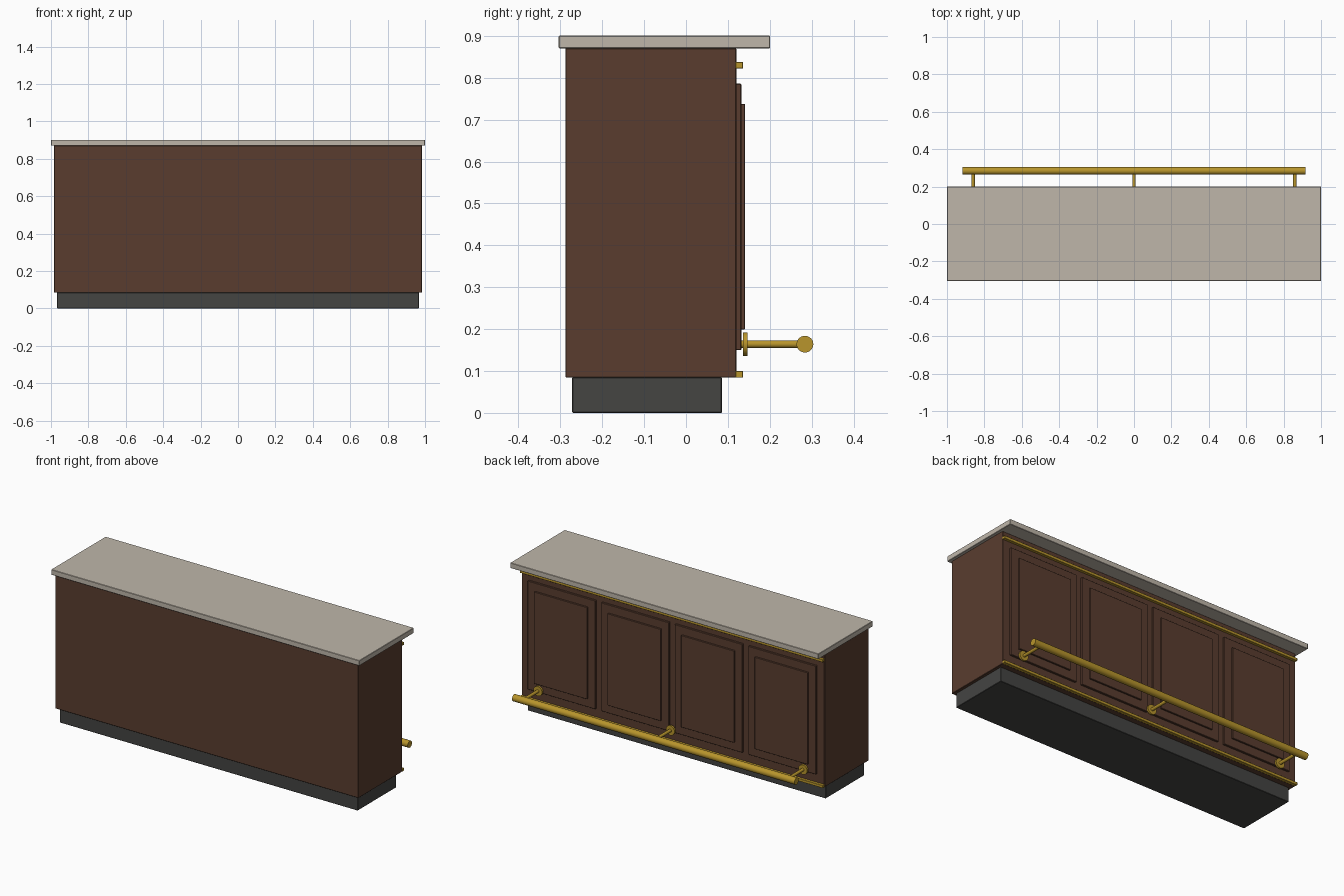
import bpy
import math

if "Cube" in bpy.data.objects:
    bpy.data.objects.remove(bpy.data.objects["Cube"])


def material(name, rgb):
    m = bpy.data.materials.new(name)
    m.diffuse_color = (*rgb, 1)
    m.use_nodes = True
    m.node_tree.nodes["Principled BSDF"].inputs["Base Color"].default_value = m.diffuse_color
    return m


wood = material("dark_wood", (0.10, 0.046, 0.028))
stone = material("pale_stone", (0.52, 0.47, 0.40))
brass = material("brass", (0.48, 0.30, 0.025))
base = material("charcoal", (0.058, 0.058, 0.055))


def box(name, x, y, z, mat, bevel=0.002):
    """Box from (min, max) pairs, with a fine edge bevel."""
    bpy.ops.mesh.primitive_cube_add(size=1, location=[(a + b) / 2 for a, b in (x, y, z)])
    ob = bpy.context.object
    ob.name = name
    ob.scale = [b - a for a, b in (x, y, z)]
    bpy.ops.object.transform_apply(location=False, rotation=False, scale=True)
    mod = ob.modifiers.new("edge", 'BEVEL')
    mod.width = bevel
    mod.segments = 1
    ob.data.materials.append(mat)
    return ob


def rod(name, centre, radius, length, axis, mat, sides=32):
    """Cylinder along x or y."""
    rot = (0, math.pi / 2, 0) if axis == 'x' else (math.pi / 2, 0, 0)
    bpy.ops.mesh.primitive_cylinder_add(vertices=sides, radius=radius, depth=length,
                                        location=centre, rotation=rot)
    ob = bpy.context.object
    ob.name = name
    ob.data.materials.append(mat)
    bpy.ops.object.shade_smooth_by_angle(angle=math.radians(40))
    return ob


# Main carcass
box("plinth", (-0.967, 0.967), (-0.272, 0.086), (0, 0.085), base)
box("cabinet_body", (-0.983, 0.983), (-0.288, 0.12), (0.084, 0.871), wood)
box("countertop", (-1, 1), (-0.304, 0.201), (0.87, 0.901), stone)

# Four raised panels on the customer side
for i in range(4):
    cx = (i - 1.5) * 0.477
    box(f"panel_{i + 1}", (cx - 0.22, cx + 0.22), (0.118, 0.132), (0.15, 0.786), wood, 0.0015)
    box(f"panel_centre_{i + 1}", (cx - 0.172, cx + 0.172), (0.13, 0.141), (0.199, 0.738), wood, 0.0015)

# Brass trim strips
for name, z in (("lower_trim", 0.084), ("upper_trim", 0.822)):
    box(name, (-0.983, 0.983), (0.118, 0.136), (z, z + 0.016), brass, 0.001)

# Foot rail with three brackets
rail_y, rail_z = 0.284, 0.164
rod("foot_rail", (0, rail_y, rail_z), 0.02, 1.832, 'x', brass)
for i, x in enumerate((-0.86, 0, 0.86), 1):
    rod(f"rail_bracket_{i}", (x, (0.12 + rail_y) / 2, rail_z), 0.009, rail_y - 0.12, 'y', brass, 20)
    rod(f"rail_flange_{i}", (x, 0.141, rail_z), 0.028, 0.011, 'y', brass)
